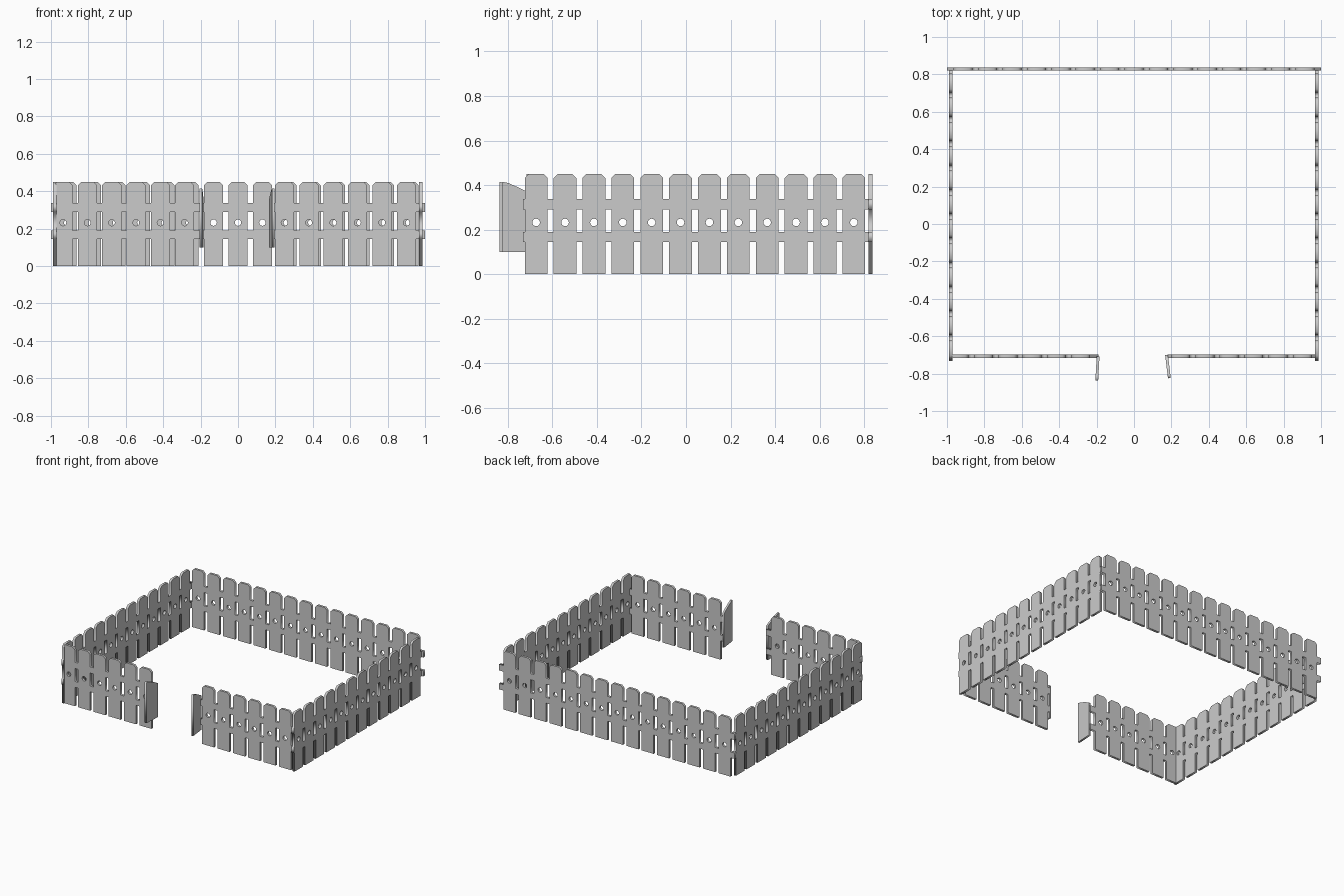
import bpy
from math import sin, cos, pi, atan2, hypot

if "Cube" in bpy.data.objects:
    bpy.data.objects.remove(bpy.data.objects["Cube"])

HEIGHT, HALF_W, CHAMFER = 0.45, 0.051, 0.018
LOW_RAIL, TOP_RAIL = (0.145, 0.19), (0.29, 0.337)
HOLE_Z, HOLE_R = 0.232, 0.017


def cut_sheet(name, loops, thickness, location, angle):
    """Flat sheet from closed outlines (inner ones are openings), stood upright."""
    curve = bpy.data.curves.new(name, 'CURVE')
    curve.dimensions = '2D'
    curve.fill_mode = 'BOTH'
    curve.extrude = thickness / 2
    for loop in loops:
        spline = curve.splines.new('POLY')
        spline.points.add(len(loop) - 1)
        for point, (x, y) in zip(spline.points, loop):
            point.co = (x, y, 0, 1)
        spline.use_cyclic_u = True
    obj = bpy.data.objects.new(name, curve)
    bpy.context.collection.objects.link(obj)
    obj.location = location
    obj.rotation_euler = (pi / 2, 0, angle)
    bpy.ops.object.select_all(action='DESELECT')
    obj.select_set(True)
    bpy.context.view_layer.objects.active = obj
    bpy.ops.object.convert(target='MESH')
    return bpy.context.object


def fence(name, first, count, pitch, start, end, location, angle=0):
    centres = [first + i * pitch for i in range(count)]
    lefts = [c - HALF_W for c in centres]
    rights = [c + HALF_W for c in centres]
    (z1, z2), (z3, z4) = LOW_RAIL, TOP_RAIL
    outline = []
    # picket feet, left to right
    for l, r in zip(lefts, rights):
        outline += [(l, z1), (l, 0), (r, 0), (r, z1)]
    # protruding rail ends on the right
    r = rights[-1]
    outline += [(end, z1), (end, z2), (r, z2), (r, z3), (end, z3), (end, z4)]
    # chamfered picket heads, right to left
    for l, r in zip(reversed(lefts), reversed(rights)):
        outline += [(r, z4), (r, HEIGHT - CHAMFER), (r - CHAMFER, HEIGHT),
                    (l + CHAMFER, HEIGHT), (l, HEIGHT - CHAMFER), (l, z4)]
    # protruding rail ends on the left
    l = lefts[0]
    outline += [(start, z4), (start, z3), (l, z3), (l, z2), (start, z2), (start, z1)]
    loops = [outline]
    # openings between the rails and round holes in the pickets
    for r, l in zip(rights, lefts[1:]):
        loops.append([(r, z2), (l, z2), (l, z3), (r, z3)])
    for c in centres:
        loops.append([(c + HOLE_R * cos(k * pi / 8), HOLE_Z + HOLE_R * sin(k * pi / 8))
                      for k in range(16)])
    return cut_sheet(name, loops, 0.018, location, angle)


def gate(name, hinge, tip):
    dx, dy = tip[0] - hinge[0], tip[1] - hinge[1]
    w = hypot(dx, dy)
    profile = [(0, 0.10), (w, 0.10), (w, 0.414), (w * 0.8, 0.409),
               (w * 0.5, 0.393), (w * 0.25, 0.378), (0, 0.36)]
    return cut_sheet(name, [profile], 0.015, (*hinge, 0), atan2(dy, dx))


# long back fence
fence("back_fence", -0.9135, 15, 0.1305, -1.0, 1.0, (0, 0.829, 0))
# side fences
for side, x in (("left", -0.979), ("right", 0.977)):
    fence(side + "_fence", -0.673, 12, 0.1297, -0.732, 0.82, (x, 0, 0), pi / 2)
# front fences either side of the entrance
fence("front_left_fence", -0.935, 6, 0.13, -0.988, -0.19, (0, -0.708, 0))
fence("front_right_fence", 0.248, 6, 0.1305, 0.18, 0.986, (0, -0.708, 0))
# open gate leaves
gate("left_gate", (-0.192, -0.708), (-0.199, -0.837))
gate("right_gate", (0.174, -0.700), (0.189, -0.824))
